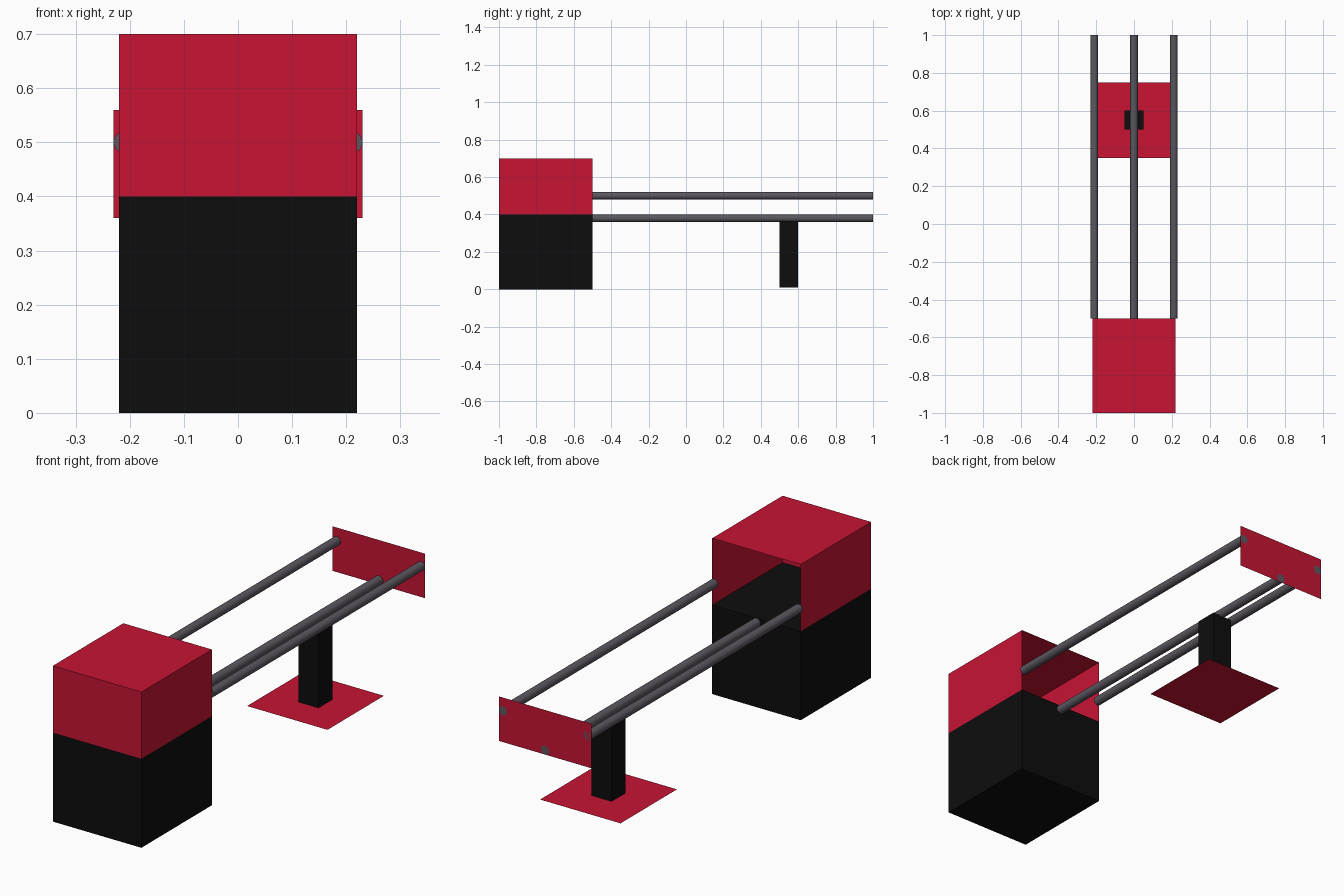
import bpy, bmesh, math
from mathutils import Matrix

if "Cube" in bpy.data.objects:
    bpy.data.objects.remove(bpy.data.objects["Cube"])


def material(name, rgb):
    m = bpy.data.materials.new(name)
    m.diffuse_color = (*rgb, 1)
    m.use_nodes = True
    m.node_tree.nodes["Principled BSDF"].inputs["Base Color"].default_value = m.diffuse_color
    return m


RED = material("red", (0.58, 0.007, 0.034))
BLACK = material("black", (0.004, 0.004, 0.004))
STEEL = material("dark_steel", (0.105, 0.095, 0.115))


def finish(name, bm, mat):
    mesh = bpy.data.meshes.new(name)
    bm.to_mesh(mesh)
    bm.free()
    mesh.materials.append(mat)
    ob = bpy.data.objects.new(name, mesh)
    bpy.context.collection.objects.link(ob)
    return ob


def box(name, lo, hi, mat, open_normals=()):
    """Box between two corners; a flat axis gives a single sheet."""
    size = [b - a for a, b in zip(lo, hi)]
    mid = [(a + b) / 2 for a, b in zip(lo, hi)]
    bm = bmesh.new()
    bmesh.ops.create_cube(bm, size=1)
    bm.normal_update()
    # remove the open sides
    gone = [f for f in bm.faces
            if any(f.normal.dot(Matrix.Identity(3).col[a]) * s > 0.9
                   for a, s in open_normals)]
    bmesh.ops.delete(bm, geom=gone, context='FACES')
    bmesh.ops.transform(bm, verts=bm.verts,
                        matrix=Matrix.Translation(mid) @ Matrix.Diagonal((*size, 1)))
    return finish(name, bm, mat)


def sheet(name, width, height, matrix, mat):
    bm = bmesh.new()
    bmesh.ops.create_grid(bm, x_segments=1, y_segments=1, size=0.5)
    bmesh.ops.transform(bm, verts=bm.verts,
                        matrix=matrix @ Matrix.Diagonal((width, height, 1, 1)))
    return finish(name, bm, mat)


def rod(name, x, z, y0=-0.5, y1=1.0, r=0.02):
    bm = bmesh.new()
    bmesh.ops.create_cone(bm, cap_ends=True, segments=32, radius1=r, radius2=r,
                          depth=y1 - y0)
    bmesh.ops.transform(bm, verts=bm.verts,
                        matrix=Matrix.Translation((x, (y0 + y1) / 2, z))
                        @ Matrix.Rotation(math.pi / 2, 4, 'X'))
    ob = finish(name, bm, STEEL)
    bpy.ops.object.select_all(action='DESELECT')
    ob.select_set(True)
    bpy.context.view_layer.objects.active = ob
    bpy.ops.object.shade_smooth_by_angle()


# front housing: closed black base, red hood open at the back and bottom
box("housing_base", (-0.22, -1, 0), (0.22, -0.5, 0.4), BLACK)
box("housing_hood", (-0.22, -1, 0.4), (0.22, -0.5, 0.7), RED, [(1, 1), (2, -1)])

# long rods: two upper side rails and one lower middle rail
for side, x in (("left", -0.21), ("right", 0.21)):
    rod(side + "_rail", x, 0.5)
rod("middle_rail", 0, 0.38)

# rear panel across the rail ends
sheet("rear_panel", 0.46, 0.2,
      Matrix.Translation((0, 1, 0.46)) @ Matrix.Rotation(-math.pi / 2, 4, 'X'), RED)

# support post and its foot plate
box("support_post", (-0.05, 0.5, 0.01), (0.05, 0.6, 0.365), BLACK)
sheet("foot_plate", 0.4, 0.4, Matrix.Translation((0, 0.55, 0.009)), RED)
